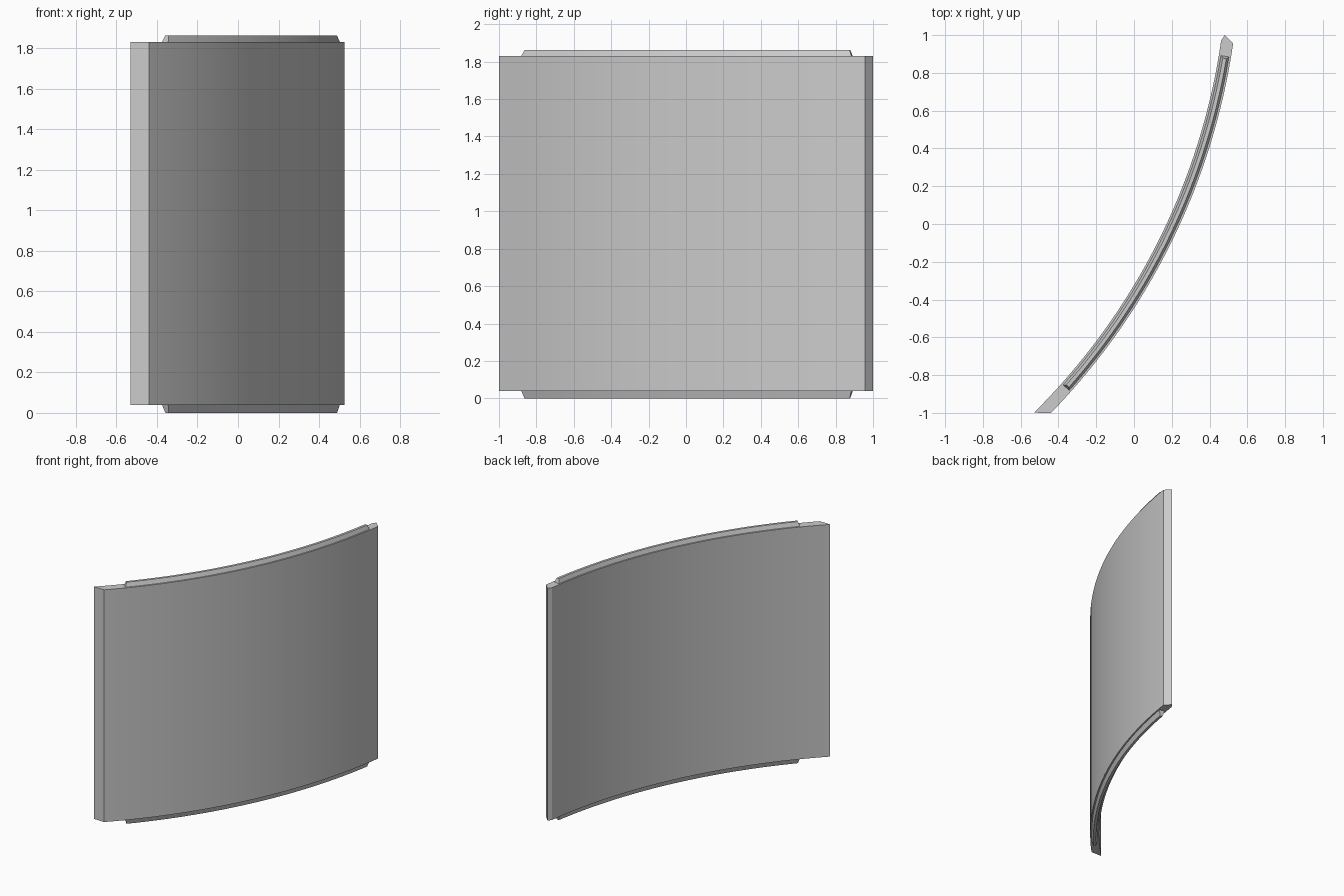
import bpy, bmesh, math
from mathutils import Vector

if "Cube" in bpy.data.objects:
    bpy.data.objects.remove(bpy.data.objects["Cube"], do_unlink=True)

CENTRE = Vector((-2.978, 1.467))
R_IN, R_OUT = 3.475, 3.54
Z_LOW, Z_HIGH = 0.04, 1.83
STEPS = 32

grey = bpy.data.materials.new("plain grey")
grey.use_nodes = True
grey.diffuse_color = (0.6, 0.6, 0.6, 1)
grey.node_tree.nodes["Principled BSDF"].inputs["Base Color"].default_value = (0.6, 0.6, 0.6, 1)


def arc(radius, start, end):
    """Points along the panel's curve between two angles in degrees."""
    angles = [math.radians(start + (end - start) * i / STEPS) for i in range(STEPS + 1)]
    return [CENTRE + radius * Vector((math.cos(a), math.sin(a))) for a in angles]


def loft(name, lower, z0, upper, z1):
    """Closed solid between two outlines with the same number of points."""
    bm = bmesh.new()
    a = [bm.verts.new((p.x, p.y, z0)) for p in lower]
    b = [bm.verts.new((p.x, p.y, z1)) for p in upper]
    n = len(a)
    for i in range(n):
        j = (i + 1) % n
        bm.faces.new((a[i], a[j], b[j], b[i]))
    bm.faces.new(a)
    bm.faces.new(b)
    bmesh.ops.recalc_face_normals(bm, faces=bm.faces)
    mesh = bpy.data.meshes.new(name)
    bm.to_mesh(mesh)
    bm.free()
    mesh.materials.append(grey)
    obj = bpy.data.objects.new(name, mesh)
    bpy.context.collection.objects.link(obj)
    bpy.ops.object.select_all(action='DESELECT')
    obj.select_set(True)
    bpy.context.view_layer.objects.active = obj
    bpy.ops.object.shade_smooth_by_angle(angle=math.radians(20))


def rail_outline(inset):
    """Narrow band along the middle of the panel's edge."""
    turn = math.degrees(inset / R_OUT)
    start, end = -41.7 + turn, -9.5 - turn
    return arc(R_OUT - 0.011 - inset, start, end) + arc(R_IN + 0.011 + inset, start, end)[::-1]


# Curved panel, with a square front end and a pointed back end
panel = arc(R_OUT, -44.2, -8.3) + [Vector((0.48, 1.0))] + arc(R_IN, -45.2, -8.2)[::-1]
loft("curved_panel", panel, Z_LOW, panel, Z_HIGH)

# Tapered rails along the top and bottom edges
loft("top_rail", rail_outline(0), Z_HIGH, rail_outline(0.012), 1.862)
loft("bottom_rail", rail_outline(0), Z_LOW, rail_outline(0.012), 0.0)
